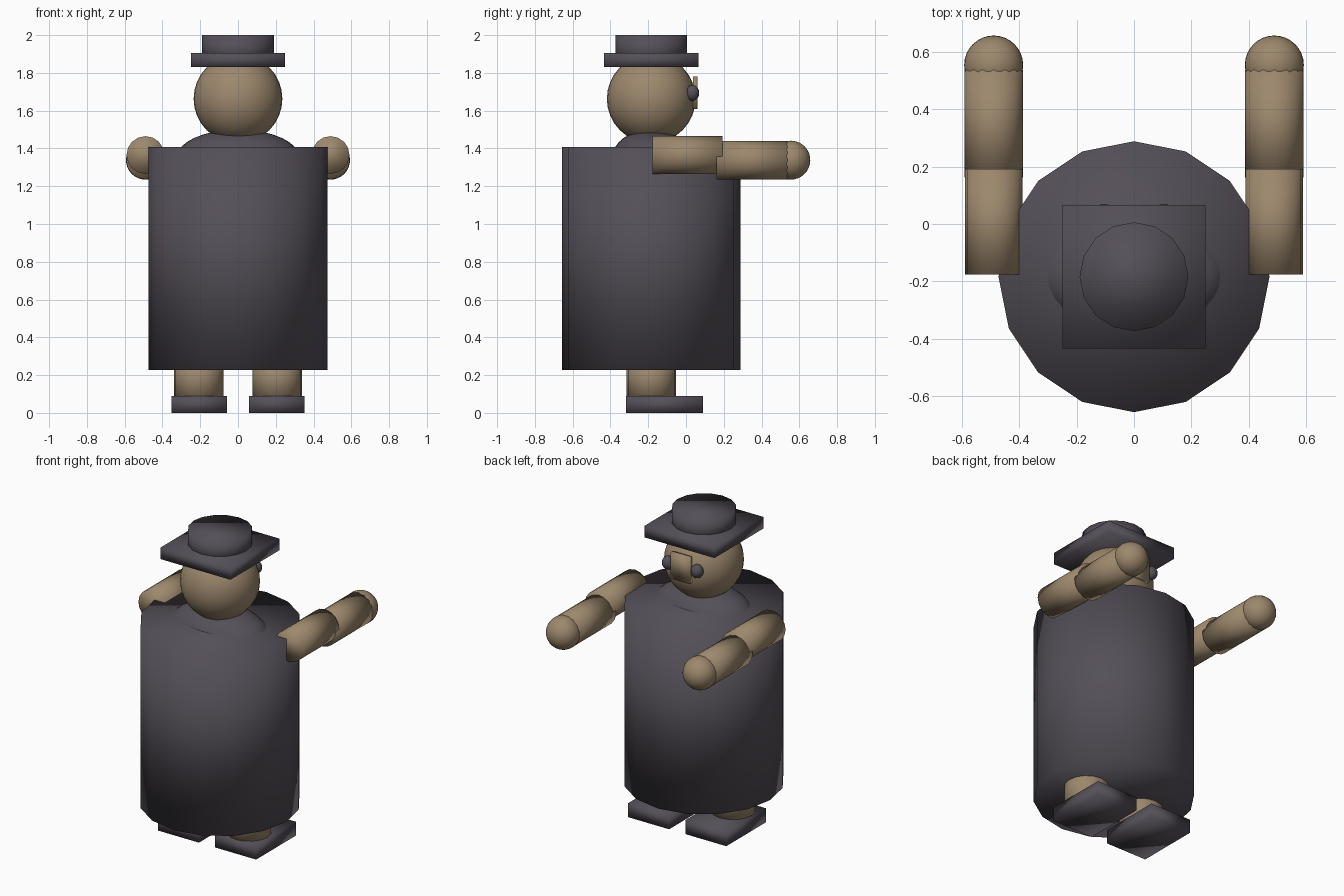
import bpy
import math

if "Cube" in bpy.data.objects:
    bpy.data.objects.remove(bpy.data.objects["Cube"])


def material(name, rgb):
    m = bpy.data.materials.new(name)
    m.diffuse_color = (*rgb, 1.0)
    m.use_nodes = True
    m.node_tree.nodes["Principled BSDF"].inputs["Base Color"].default_value = m.diffuse_color
    return m


CLOTH = material("dark cloth", (0.090, 0.079, 0.098))
SKIN = material("tan skin", (0.335, 0.245, 0.152))
CY = -0.184  # depth of the body axis


def finish(name, mat, scale=None):
    ob = bpy.context.object
    ob.name = name
    if scale:
        ob.scale = scale
        bpy.ops.object.transform_apply(location=False, rotation=False, scale=True)
    ob.data.materials.append(mat)
    bpy.ops.object.shade_smooth()
    return ob


def cylinder(name, mat, radius, start, end, axis="z"):
    """Sixteen-sided cylinder between two points on the z or y axis."""
    mid = [(a + b) / 2 for a, b in zip(start, end)]
    bpy.ops.mesh.primitive_cylinder_add(
        vertices=16, radius=radius, depth=math.dist(start, end), location=mid,
        rotation=(math.pi / 2 if axis == "y" else 0, 0, 0))
    return finish(name, mat)


def ball(name, mat, centre, radii):
    bpy.ops.mesh.primitive_uv_sphere_add(segments=32, ring_count=16, radius=1, location=centre)
    return finish(name, mat, radii)


def box(name, mat, low, high):
    mid = [(a + b) / 2 for a, b in zip(low, high)]
    bpy.ops.mesh.primitive_cube_add(size=1, location=mid)
    return finish(name, mat, [b - a for a, b in zip(low, high)])


# Robe and shoulders
cylinder("robe", CLOTH, 0.473, (0, CY, 0.226), (0, CY, 1.408))
ball("shoulders", CLOTH, (0, CY, 1.35), (0.327, 0.207, 0.15))

# Head and nose
ball("head", SKIN, (0, CY, 1.663), (0.235, 0.235, 0.235))
box("nose", SKIN, (-0.068, 0.036, 1.61), (0.068, 0.06, 1.78))

# Hat
box("hat_brim", CLOTH, (-0.25, -0.434, 1.83), (0.25, 0.066, 1.906))
cylinder("hat_crown", CLOTH, 0.19, (0, CY, 1.85), (0, CY, 2.0))

# Paired parts
for side, s in (("left", -1), ("right", 1)):
    ball(f"{side}_eye", CLOTH, (s * 0.104, 0.034, 1.694), (0.038, 0.036, 0.042))
    x = s * 0.49
    cylinder(f"{side}_upper_arm", SKIN, 0.1, (x, -0.177, 1.365), (x, 0.192, 1.365), "y")
    cylinder(f"{side}_forearm", SKIN, 0.102, (x, 0.162, 1.338), (x, 0.537, 1.338), "y")
    ball(f"{side}_hand", SKIN, (x, 0.555, 1.338), (0.103, 0.103, 0.103))
    cylinder(f"{side}_leg", SKIN, 0.132, (s * 0.208, CY, 0.06), (s * 0.208, CY, 0.30))
    # Foot
    xs = sorted((s * 0.058, s * 0.352))
    box(f"{side}_foot", CLOTH, (xs[0], -0.317, 0), (xs[1], 0.09, 0.09))
